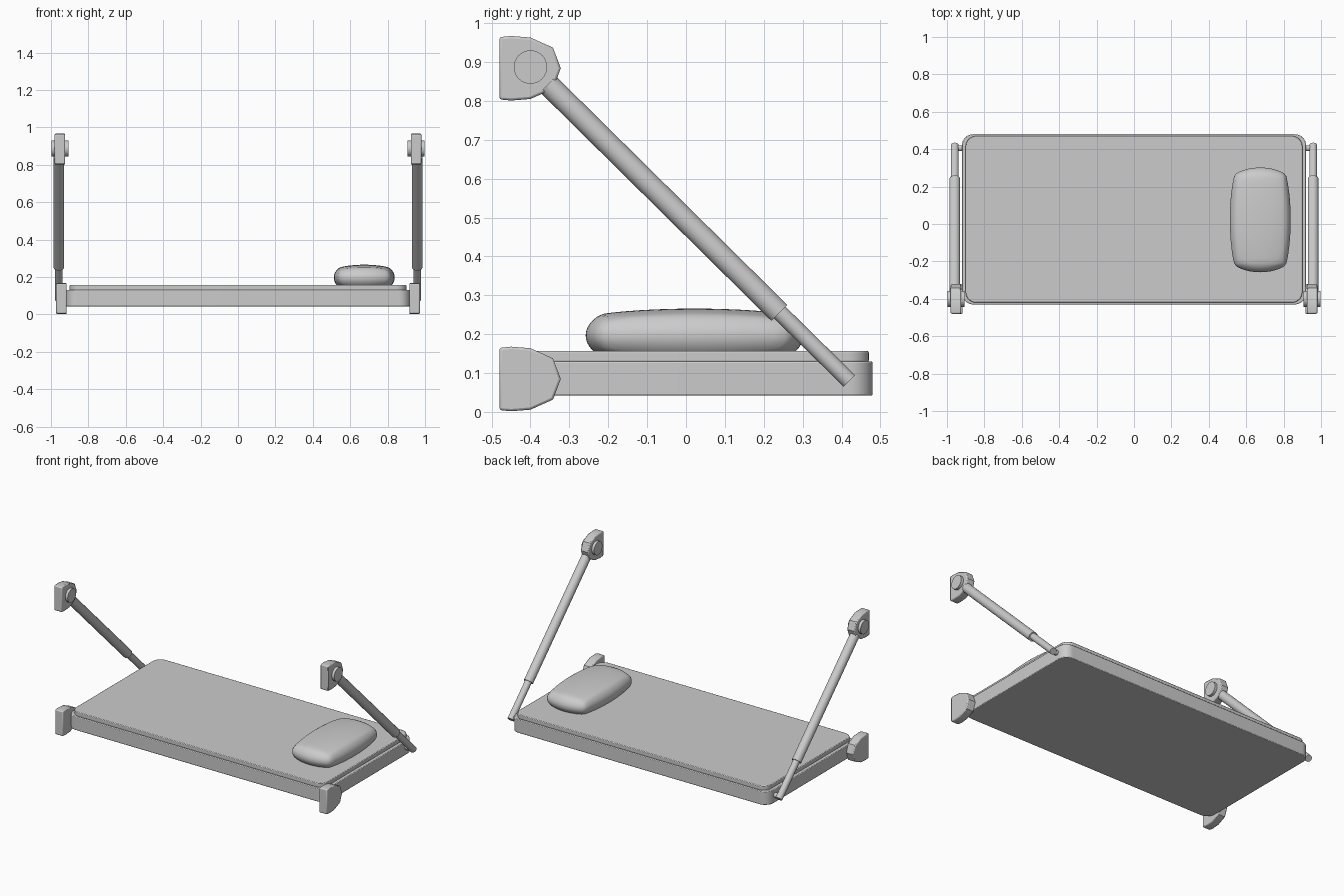
import bpy, bmesh, math
from mathutils import Vector, Matrix

if "Cube" in bpy.data.objects:
    bpy.data.objects.remove(bpy.data.objects["Cube"])

grey = bpy.data.materials.new("light grey")
grey.diffuse_color = (0.6, 0.6, 0.6, 1)
grey.use_nodes = True
grey.node_tree.nodes["Principled BSDF"].inputs["Base Color"].default_value = grey.diffuse_color


def finish(name, bm, bevel=0, segs=2, angle=35):
    bmesh.ops.recalc_face_normals(bm, faces=bm.faces)
    me = bpy.data.meshes.new(name)
    bm.to_mesh(me)
    bm.free()
    me.materials.append(grey)
    ob = bpy.data.objects.new(name, me)
    bpy.context.collection.objects.link(ob)
    if bevel:
        m = ob.modifiers.new("bevel", 'BEVEL')
        m.width, m.segments, m.limit_method = bevel, segs, 'ANGLE'
        m.angle_limit = math.radians(50)
    bpy.ops.object.select_all(action='DESELECT')
    ob.select_set(True)
    bpy.context.view_layer.objects.active = ob
    bpy.ops.object.shade_smooth_by_angle(angle=math.radians(angle))
    return ob


def extrude(name, pts, offset, bevel=0, segs=2, angle=35):
    bm = bmesh.new()
    f = bm.faces.new([bm.verts.new(p) for p in pts])
    r = bmesh.ops.extrude_face_region(bm, geom=[f])
    bmesh.ops.translate(bm, vec=offset, verts=[v for v in r['geom'] if isinstance(v, bmesh.types.BMVert)])
    return finish(name, bm, bevel, segs, angle)


def slab(name, hx, y0, y1, z0, z1, r, bevel):
    pts = []
    for i, (cx, cy) in enumerate([(hx - r, y1 - r), (r - hx, y1 - r), (r - hx, y0 + r), (hx - r, y0 + r)]):
        for k in range(9):
            a = math.radians(90 * i + 90 * k / 8)
            pts.append((cx + r * math.cos(a), cy + r * math.sin(a), z0))
    return extrude(name, pts, (0, 0, z1 - z0), bevel)


def rod(name, a, b, r):
    a, b = Vector(a), Vector(b)
    d = b - a
    bm = bmesh.new()
    bmesh.ops.create_cone(bm, cap_ends=True, segments=32, radius1=r, radius2=r, depth=d.length,
                          matrix=Matrix.Translation((a + b) / 2) @ d.to_track_quat('Z', 'Y').to_matrix().to_4x4())
    return finish(name, bm)


# bunk frame and mattress
slab("bed_frame", 0.92, -0.43, 0.48, 0.042, 0.13, 0.06, 0.004)
slab("mattress", 0.90, -0.42, 0.47, 0.128, 0.157, 0.055, 0.004)

# pillow: a sphere pulled apart into a rounded cushion
bm = bmesh.new()
bmesh.ops.create_cube(bm, size=2)
bmesh.ops.subdivide_edges(bm, edges=bm.edges, cuts=15, use_grid_fill=True)
for v in bm.verts:
    t = [math.tan(c * math.pi / 4) for c in v.co]
    n = Vector(t).normalized()
    core = [max(-1, min(1, c * 1.6)) for c in n]
    v.co = (0.675 + 0.06 * core[0] + 0.103 * n.x,
            0.022 + 0.15 * core[1] + 0.13 * n.y,
            0.197 + 0.012 * core[2] + 0.057 * n.z)
finish("pillow", bm, angle=60)

# bracket outline (y, z) measured from its middle height
outline = [(-0.48, -0.08), (-0.45, -0.083), (-0.40, -0.079), (-0.342, -0.053), (-0.322, 0.0),
           (-0.342, 0.053), (-0.40, 0.079), (-0.45, 0.083), (-0.48, 0.08)]

for side, s in (("left", -1), ("right", 1)):
    # wall brackets
    for level, x, z in (("lower", 0.916, 0.085), ("upper", 0.924, 0.884)):
        extrude(f"{side}_{level}_bracket", [(s * x, y, z + h) for y, h in outline],
                (s * 0.056, 0, 0), 0.006, 2, 25)
    # pivot disc through the upper bracket
    rod(f"{side}_pivot", (s * 0.907, -0.40, 0.887), (s * 0.998, -0.40, 0.887), 0.043)
    # telescopic strut
    x = s * 0.958
    rod(f"{side}_inner_rod", (x, -0.40, 0.887), (x, 0.42, 0.08), 0.021)
    rod(f"{side}_outer_tube", (x, -0.355, 0.843), (x, 0.24, 0.255), 0.029)
    # pin joining the strut to the frame
    rod(f"{side}_pin", (s * 0.90, 0.405, 0.09), (x, 0.405, 0.09), 0.016)
